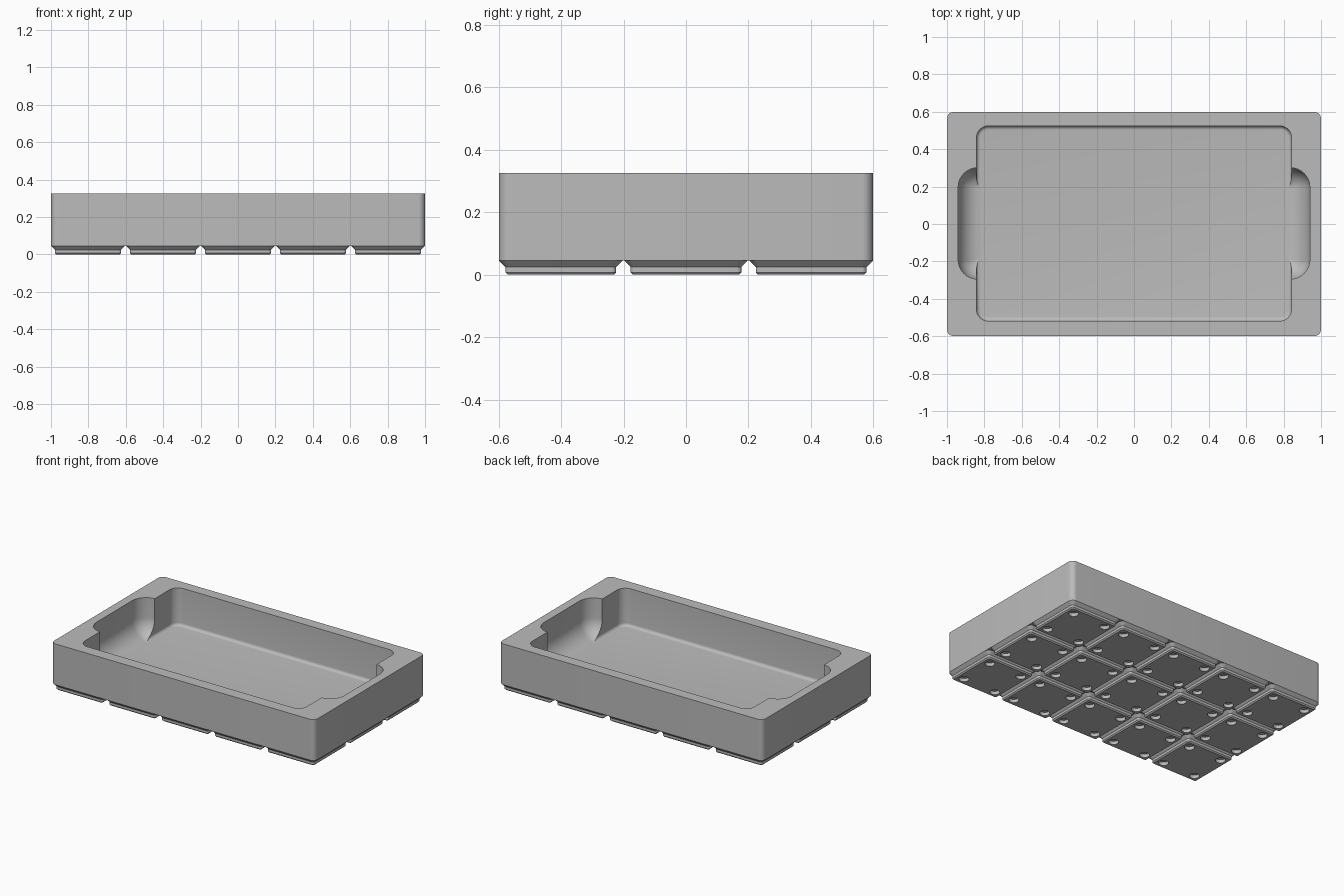
import bpy, bmesh, math
from mathutils import Matrix

old = bpy.data.objects.get("Cube")
if old:
    bpy.data.objects.remove(old, do_unlink=True)

U = 2 / 209.5            # millimetres to scene units
CELL = 42
FOOT_TOP, FLOOR, TOP = 4.75, 7, 34.1

grey = bpy.data.materials.new("plain grey")
grey.use_nodes = True
grey.diffuse_color = (0.5, 0.5, 0.5, 1)
grey.node_tree.nodes["Principled BSDF"].inputs["Base Color"].default_value = (0.5, 0.5, 0.5, 1)


def rounded_rect(hx, hy, r, steps=8):
    """Corner-rounded rectangle as a list of x, y points."""
    points = []
    for quarter, (sx, sy) in enumerate([(1, 1), (-1, 1), (-1, -1), (1, -1)]):
        for i in range(steps + 1):
            a = (quarter + i / steps) * math.pi / 2
            points.append((sx * (hx - r) + r * math.cos(a), sy * (hy - r) + r * math.sin(a)))
    return points


def make_object(name, bm):
    bmesh.ops.recalc_face_normals(bm, faces=bm.faces[:])
    mesh = bpy.data.meshes.new(name)
    bm.to_mesh(mesh)
    bm.free()
    mesh.materials.append(grey)
    ob = bpy.data.objects.new(name, mesh)
    bpy.context.collection.objects.link(ob)
    return ob


def loft(name, sections, y=0):
    """Closed solid through rounded rectangles (half x, half y, radius, z)."""
    bm = bmesh.new()
    rings = [[bm.verts.new((px * U, (py + y) * U, z * U)) for px, py in rounded_rect(hx, hy, r)]
             for hx, hy, r, z in sections]
    for low, high in zip(rings, rings[1:]):
        for i in range(len(low)):
            j = (i + 1) % len(low)
            bm.faces.new((low[i], low[j], high[j], high[i]))
    bm.faces.new(rings[0])
    bm.faces.new(rings[-1])
    return make_object(name, bm)


def filleted_pocket(name, hx, hy, corner, fillet, floor, steps, y):
    """Pocket-shaped cutter with a rounded lower edge."""
    sections = []
    for i in range(steps + 1):
        a = i / steps * math.pi / 2
        inset = fillet * (1 - math.sin(a))
        sections.append((hx - inset, hy - inset, max(corner - inset, 0.3),
                         floor + fillet * (1 - math.cos(a))))
    sections.append((hx, hy, corner, TOP + 5))
    return loft(name, sections, y)


def apply_all(ob):
    bpy.ops.object.select_all(action='DESELECT')
    ob.select_set(True)
    bpy.context.view_layer.objects.active = ob
    for mod in list(ob.modifiers):
        bpy.ops.object.modifier_apply(modifier=mod.name)


def cut(ob, cutter):
    cutter.hide_render = True
    mod = ob.modifiers.new("cut", 'BOOLEAN')
    mod.operation = 'DIFFERENCE'
    mod.solver = 'EXACT'
    mod.object = cutter
    apply_all(ob)
    bpy.data.objects.remove(cutter, do_unlink=True)


def smooth(ob):
    apply_all(ob)
    bpy.ops.object.shade_smooth_by_angle(angle=math.radians(30))


# Tray body with a main pocket and finger scoops at both ends
tray = loft("tray_body", [(104.75, 62.75, 3.75, FOOT_TOP), (104.75, 62.75, 3.75, TOP)])
cut(tray, filleted_pocket("pocket_cutter", 88.2, 54.6, 6.5, 2.2, FLOOR, 6, 0.3))
cut(tray, filleted_pocket("scoop_cutter", 98.5, 31.2, 11, 13, FLOOR + 0.05, 12, 0.3))
smooth(tray)

# One stepped foot, its four round sockets, then the grid of feet
foot = loft("base_feet", [(17.8, 17.8, 0.8, 0), (18.6, 18.6, 1.6, 0.8),
                          (18.6, 18.6, 1.6, 2.6), (20.75, 20.75, 3.75, FOOT_TOP)])
bm = bmesh.new()
for sx in (-1, 1):
    for sy in (-1, 1):
        bmesh.ops.create_cone(bm, cap_ends=True, segments=32, radius1=3.25 * U, radius2=3.25 * U,
                              depth=4.8 * U, matrix=Matrix.Translation((sx * 13 * U, sy * 13 * U, 0)))
cut(foot, make_object("socket_cutter", bm))
foot.location = (-2 * CELL * U, -CELL * U, 0)
for axis, count in ((0, 5), (1, 3)):
    mod = foot.modifiers.new("repeat", 'ARRAY')
    mod.count = count
    mod.use_relative_offset = False
    mod.use_constant_offset = True
    step = [0, 0, 0]
    step[axis] = CELL * U
    mod.constant_offset_displace = step
smooth(foot)
